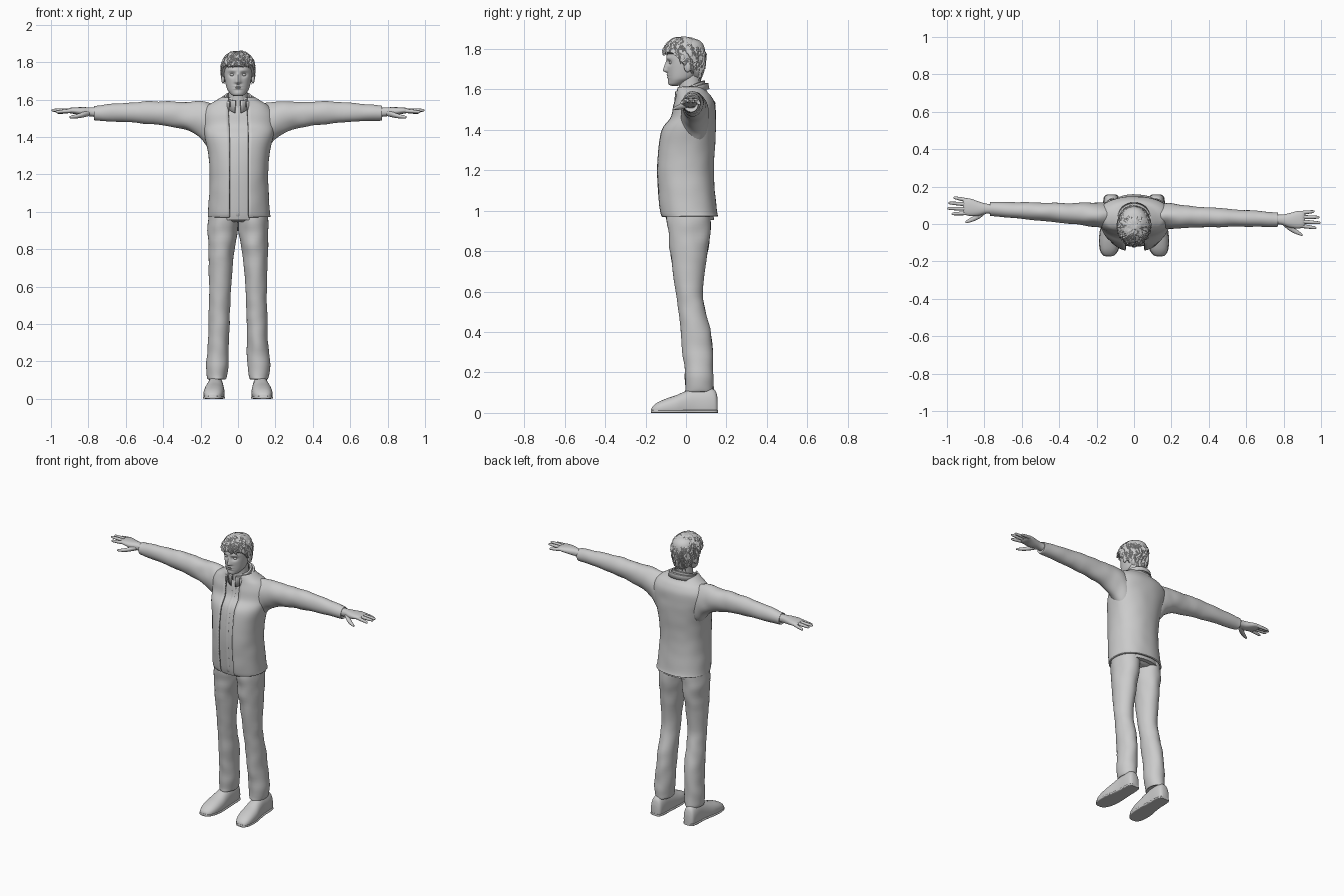
import bpy, bmesh, math, random
from mathutils import Vector, noise

if "Cube" in bpy.data.objects:
    bpy.data.objects.remove(bpy.data.objects["Cube"])

random.seed(4)
TAU = 2 * math.pi


def finish(name, bm):
    bmesh.ops.recalc_face_normals(bm, faces=bm.faces)
    me = bpy.data.meshes.new(name)
    bm.to_mesh(me)
    bm.free()
    ob = bpy.data.objects.new(name, me)
    bpy.context.collection.objects.link(ob)
    return ob


def grid(name, rows, closed=True, caps=True):
    """Skin rows of points into a surface."""
    bm = bmesh.new()
    vs = [[bm.verts.new(p) for p in r] for r in rows]
    n = len(rows[0])
    for a, b in zip(vs, vs[1:]):
        for i in range(n if closed else n - 1):
            j = (i + 1) % n
            bm.faces.new((a[i], a[j], b[j], b[i]))
    if closed and caps:
        bm.faces.new(vs[0])
        bm.faces.new(vs[-1])
    return finish(name, bm)


def smooth_sections(secs, sub):
    """Catmull-Rom interpolation between sections."""
    out = []
    for i in range(len(secs) - 1):
        a, b = secs[max(i - 1, 0)], secs[i]
        c, d = secs[i + 1], secs[min(i + 2, len(secs) - 1)]
        for k in range(sub):
            t = k / sub
            out.append([q + .5 * t * (r - p + t * (2 * p - 5 * q + 4 * r - s + t * (3 * (q - r) + s - p)))
                        for p, q, r, s in zip(a, b, c, d)])
    return out + [list(secs[-1])]


def spow(v, e):
    return math.copysign(abs(v) ** e, v)


def loft(name, secs, axis='z', n=32, sub=5, p=2.0, gap=0, wrinkle=0, floor=None, shape=None):
    """Sections are (position, centre u, centre v, radius u, radius v); gap leaves the front open."""
    rows = []
    for t, cu, cv, ru, rv in smooth_sections(secs, sub):
        a0 = math.asin(min(.9, (gap / max(ru, .001)) ** (p / 2))) if gap else 0
        row = []
        for i in range(n):
            a = a0 + (TAU - 2 * a0) * i / (n - 1 if gap else n)
            u, v = ru * spow(math.sin(a), 2 / p), -rv * spow(math.cos(a), 2 / p)
            pos = lambda u, v: Vector({'z': (u, v, t), 'x': (t, u, v), 'y': (u, t, v)}[axis])
            q = pos(cu + u, cv + v)
            if wrinkle:
                k = 1 + wrinkle * noise.noise(q * 14)
                q = pos(cu + u * k, cv + v * k)
            if floor is not None:
                q.z = max(q.z, floor)
            row.append(shape(q) if shape else q)
        rows.append(row)
    return grid(name, rows, closed=not gap)


def ellipsoid(name, c, r):
    bm = bmesh.new()
    bmesh.ops.create_uvsphere(bm, u_segments=16, v_segments=10, radius=1)
    for v in bm.verts:
        v.co = Vector(c) + Vector([a * b for a, b in zip(v.co, r)])
    return finish(name, bm)


# Open jacket and the shirt beneath it
body = [(.972, .006, .018, .163, .136), (1.0, .005, .01, .16, .138), (1.1, .005, 0, .154, .138),
        (1.2, .005, -.005, .151, .138), (1.3, .005, 0, .158, .137), (1.4, .005, .013, .178, .13),
        (1.46, .003, .034, .19, .108), (1.52, 0, .04, .188, .1), (1.56, 0, .037, .165, .086),
        (1.585, 0, .028, .125, .074), (1.61, 0, .022, .085, .068)]
jacket = loft("jacket", body, n=56, p=2.25, gap=.05, wrinkle=.015)
mod = jacket.modifiers.new("thickness", 'SOLIDIFY')
mod.thickness, mod.offset = .01, 0
shirt = [(z, x, y + .003, a - .018, b - .018) for z, x, y, a, b in body]
loft("shirt", [(.955,) + shirt[0][1:]] + shirt[1:], n=40, p=2.25)
loft("shirt_placket", [(z, 0, y - b, .012, .004) for z, x, y, a, b in shirt], n=8)


# Folded collars: stand, fold and falling leaf with front points
def collar(name, r_in, r_out, front, back, drop, gap):
    rows = []
    for r, kind in ((r_in, 0), (r_in + .002, 1), ((r_in + r_out) / 2 + .003, 1), (r_out, 2)):
        row = []
        for i in range(41):
            a = gap + (TAU - 2 * gap) * i / 40
            f = (1 + math.cos(a)) / 2
            z = back + (front - back) * f
            z -= (drop * .8, 0, drop * (.8 + 1.1 * f ** 4))[kind]
            row.append(Vector((r * math.sin(a), .022 - r * .98 * math.cos(a), z)))
        rows.append(row)
    ob = grid(name, rows, closed=False)
    m = ob.modifiers.new("thickness", 'SOLIDIFY')
    m.thickness, m.offset = .004, 0


collar("shirt_collar", .06, .076, 1.592, 1.642, .035, .2)
collar("jacket_collar", .077, .094, 1.585, 1.63, .035, .55)

# Sleeves, hands and fingers; each arm drifts differently in depth
for side, label, drift in ((-1, "left", .055), (1, "right", -.033)):
    def arm(name, secs, **kw):
        loft(label + name, [(side * x, .045 + drift * (x - .12) + y, z, ry, rz)
                            for x, y, z, ry, rz in secs], axis='x', **kw)
    arm("_sleeve", [(.1, 0, 1.43, .065, .14), (.15, 0, 1.455, .068, .125), (.2, 0, 1.489, .066, .098),
                    (.26, 0, 1.508, .061, .08), (.35, 0, 1.522, .055, .068), (.48, 0, 1.53, .048, .06),
                    (.62, 0, 1.53, .044, .05), (.74, 0, 1.528, .039, .042), (.768, 0, 1.528, .037, .039),
                    (.766, 0, 1.528, .03, .032)], wrinkle=.09)
    arm("_hand", [(.74, 0, 1.53, .027, .026), (.79, 0, 1.534, .027, .024), (.83, -.002, 1.536, .038, .023),
                  (.87, .002, 1.54, .046, .018), (.9, .005, 1.541, .045, .014), (.915, .006, 1.541, .038, .006)],
        n=20, p=2.3)
    for finger, y0, y1, tip, dz in (("index", -.028, -.038, .975, -.008), ("middle", -.006, -.01, .998, .002),
                                    ("ring", .017, .02, .993, .0), ("little", .038, .05, .965, -.012)):
        L = tip - .88
        arm("_" + finger + "_finger",
            [(.88 + L * t, y0 + (y1 - y0) * t, 1.541 + dz * t, r, r)
             for t, r in ((0, .01), (.3, .0105), (.6, .0095), (.85, .008), (.96, .006), (1, .002))], n=12, sub=3)
    arm("_thumb", [(.795, -.01, 1.528, .018, .016), (.825, -.035, 1.52, .019, .015),
                   (.855, -.055, 1.512, .015, .012), (.88, -.068, 1.508, .011, .009),
                   (.898, -.077, 1.506, .007, .006), (.902, -.079, 1.506, .002, .002)], n=14, sub=3)

    # Trouser legs and shoes
    def mirrored(secs):
        return [(s[0], side * s[1]) + tuple(s[2:]) for s in secs]
    loft(label + "_trouser_leg", mirrored([
        (1.0, .08, .014, .076, .105), (.93, .082, .014, .08, .105), (.85, .085, .016, .075, .099),
        (.75, .092, .014, .066, .086), (.6, .096, .016, .058, .066), (.5, .098, .03, .056, .066),
        (.4, .101, .048, .056, .075), (.3, .105, .058, .056, .074), (.2, .109, .065, .061, .07),
        (.13, .112, .066, .055, .069), (.105, .112, .064, .048, .068), (.11, .112, .064, .038, .056)]),
        wrinkle=.07)
    shoe = [(-.172, .136, .018, .012), (-.165, .135, .032, .03), (-.14, .133, .052, .046), (-.1, .13, .07, .054),
            (-.05, .127, .087, .055), (0, .123, .108, .049), (.05, .121, .122, .044), (.11, .121, .125, .042),
            (.145, .121, .11, .036), (.157, .121, .07, .022)]
    loft(label + "_shoe", mirrored([(y, x, top * .35, w, top * .65) for y, x, top, w in shoe]),
         axis='y', p=2.3, floor=.004)
    loft(label + "_shoe_sole", mirrored([(y * 1.005, x, .007, w + .003, .008) for y, x, top, w in shoe]),
         axis='y', p=4, floor=0)

# Trouser seat hidden under the jacket
loft("trouser_seat", [(.945, 0, .015, .1, .08), (.965, 0, .015, .14, .105), (1.02, 0, .012, .14, .108)])


# Head with sculpted features
def bump(d, s):
    return math.exp(-(d / s) ** 2)


def face(q):
    if q.y < -.02:
        x, z = abs(q.x), q.z
        h = (z - 1.692) / .058
        ridge = max(0, 1 - h) if h > 0 else max(0, 1 + h * 5)
        q.y -= .023 * ridge * bump(x, .009 + .006 * ridge)
        q.y += .012 * bump(x - .031, .017) * bump(z - 1.733, .013)
        q.y -= .005 * bump(x - .03, .025) * bump(z - 1.755, .01)
        q.y -= .006 * bump(x, .02) * (bump(z - 1.671, .005) + bump(z - 1.659, .005))
        q.y += .004 * bump(x, .022) * bump(z - 1.665, .002)
        q.y -= .004 * bump(x, .02) * bump(z - 1.635, .012)
    return q


loft("head", [(1.618, 0, -.055, .015, .015), (1.624, 0, -.05, .032, .033), (1.64, 0, -.036, .048, .05),
              (1.66, 0, -.02, .06, .069), (1.70, 0, -.008, .07, .085), (1.74, 0, -.004, .076, .091),
              (1.78, 0, 0, .078, .094), (1.82, 0, .003, .071, .084), (1.845, 0, .004, .048, .058),
              (1.856, 0, .004, .012, .015)], n=88, sub=9, p=2.1, shape=face)
loft("neck", [(1.54, 0, .03, .066, .062), (1.6, 0, .022, .053, .056), (1.65, 0, .018, .05, .056),
              (1.7, 0, .02, .05, .056)])
for side, label in ((-1, "left"), (1, "right")):
    ellipsoid(label + "_eye", (side * .031, -.072, 1.733), (.012, .012, .009))
    ellipsoid(label + "_ear", (side * .08, .008, 1.715), (.01, .018, .03))


# Tousled hair: a rough cap plus many tapered locks
def scalp(a, t, k=1.0):
    f = math.cos(a)
    low = 1.783 if f > .55 else (1.72 + (f + .1) * .097 if f > -.1 else 1.72 + (f + .1) * .072)
    z = 1.862 - (1.862 - low) * t ** 1.8
    h = (z - 1.765) / .098
    r = k * (math.sqrt(max(0, 1 - h * h)) if h > 0 else 1 - .16 * h * h)
    q = Vector((.09 * r * math.sin(a), -.01 - .107 * r * math.cos(a), z + .05 * (k - 1)))
    return q + Vector((0, 0, .004)) * noise.noise(q * 40)


cap = []
for j in range(1, 27):
    t = min(j, 25) / 25
    cap.append([scalp(TAU * i / 80, t, (.8 if j == 26 else .985 + .035 * noise.noise(Vector((i * .6, j * .25, 0)))))
                for i in range(80)])
grid("hair_cap", cap)
bm = bmesh.new()
for _ in range(420):
    a, t = random.uniform(0, TAU), random.uniform(.15, .92)
    da, dt = random.uniform(-.3, .3), random.uniform(.12, .24)
    w, lift = random.uniform(.04, .08), random.uniform(.0, .07)
    rings = []
    for s in (0, .5):
        c, tt = a + da * s, t + dt * s
        rings.append([bm.verts.new(scalp(c + o * w / max(t, .3), tt, k + lift * s))
                      for o, k in ((-1, .98), (0, 1.03), (1, .98))])
    tip = bm.verts.new(scalp(a + da, t + dt, 1 + lift))
    for i in range(3):
        j = (i + 1) % 3
        bm.faces.new((rings[0][i], rings[0][j], rings[1][j], rings[1][i]))
        bm.faces.new((rings[1][i], rings[1][j], tip))
finish("hair_locks", bm)

# Smooth shading with crisp hems
for ob in bpy.context.collection.objects:
    ob.select_set(True)
    bpy.context.view_layer.objects.active = ob
bpy.ops.object.shade_smooth_by_angle(angle=math.radians(45))
